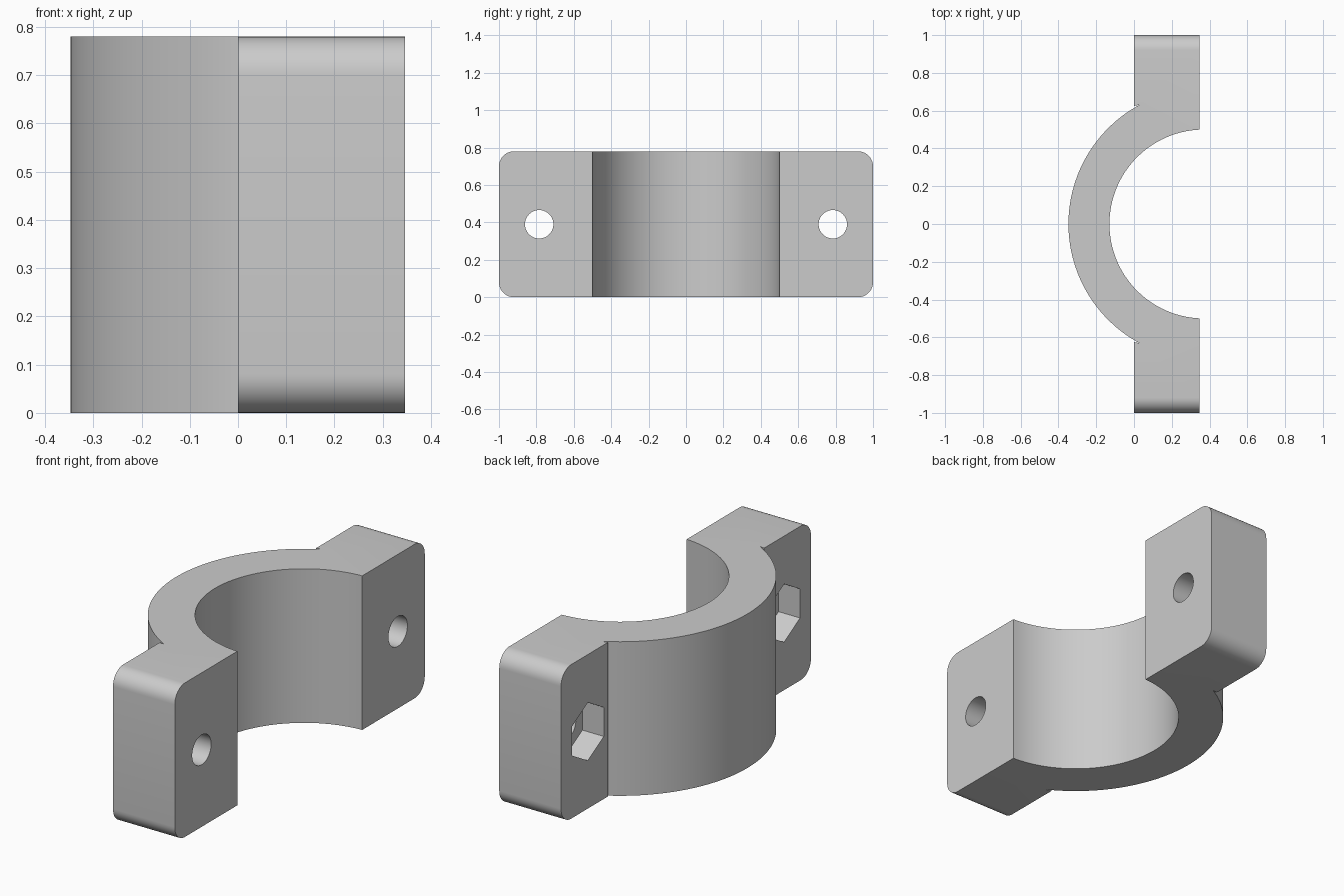
import bpy
import bmesh
from math import sin, cos, pi, asin, radians
from mathutils import Matrix

if "Cube" in bpy.data.objects:
    bpy.data.objects.remove(bpy.data.objects["Cube"])

HEIGHT, FACE = 0.78, 0.346          # clamp height, x of the mating face
CENTRE, R_IN, R_OUT = 0.37, 0.5, 0.717
HOLE_Y, CORNER = 0.785, 0.08

grey = bpy.data.materials.new("light_grey")
grey.use_nodes = True
colour = (0.6, 0.6, 0.6, 1)
grey.diffuse_color = colour
grey.node_tree.nodes["Principled BSDF"].inputs["Base Color"].default_value = colour


def arc(radius, x_end, steps):
    """Points of the left-hand arc, from +y to -y, ending at x_end."""
    a = pi / 2 + asin((CENTRE - x_end) / radius)
    return [(CENTRE + radius * cos(a + (2 * pi - 2 * a) * i / steps),
             radius * sin(a + (2 * pi - 2 * a) * i / steps)) for i in range(steps + 1)]


def make_object(name, bm):
    bmesh.ops.recalc_face_normals(bm, faces=bm.faces)
    mesh = bpy.data.meshes.new(name)
    bm.to_mesh(mesh)
    bm.free()
    mesh.materials.append(grey)
    obj = bpy.data.objects.new(name, mesh)
    bpy.context.collection.objects.link(obj)
    return obj


def cutter(name, radius, sides, x0, x1, y):
    """Prism along x with one corner pointing up."""
    bm = bmesh.new()
    bmesh.ops.create_cone(bm, cap_ends=True, segments=sides, radius1=radius,
                          radius2=radius, depth=x1 - x0)
    ring = bm.verts[:]
    ring.sort(key=lambda v: -v.co.x)
    turn = Matrix.Rotation(pi / 2, 4, 'Y')
    # bring a corner onto local x, which the turn sends to vertical
    spin = Matrix.Rotation(-math_angle(ring[0].co), 4, 'Z')
    bm.transform(Matrix.Translation(((x0 + x1) / 2, y, HEIGHT / 2)) @ turn @ spin)
    obj = make_object(name, bm)
    obj.hide_render = True
    return obj


def math_angle(co):
    return co.to_2d().angle_signed((1, 0)) if co.to_2d().length else 0


# Half-ring with two flanges, and a fine relief notch where they meet
flange = [(0.0, 0.625), (0.0, 1.0), (FACE, 1.0)]
outline = arc(R_IN, FACE, 64)
outline += [(x, -y) for x, y in reversed(flange)]
outline += list(reversed(arc(R_OUT, 0.03, 72)))
outline += flange

bm = bmesh.new()
base = bm.faces.new([bm.verts.new((x, y, 0)) for x, y in outline])
top = bmesh.ops.extrude_face_region(bm, geom=[base])
bmesh.ops.translate(bm, vec=(0, 0, HEIGHT),
                    verts=[g for g in top["geom"] if isinstance(g, bmesh.types.BMVert)])

# Rounded flange ends
ends = [e for e in bm.edges if all(abs(v.co.y) > 0.99 for v in e.verts)
        and abs(e.verts[0].co.x - e.verts[1].co.x) > 0.1]
bmesh.ops.bevel(bm, geom=ends, offset=CORNER, segments=10, profile=0.5, affect='EDGES')
clamp = make_object("clamp_half", bm)

# Bolt holes and hexagonal nut pockets
bpy.context.view_layer.objects.active = clamp
for side in (-1, 1):
    for tool in (cutter("bolt_hole_cutter", 0.076, 40, -0.2, 0.5, side * HOLE_Y),
                 cutter("nut_pocket_cutter", 0.147, 6, -0.1, 0.12, side * HOLE_Y)):
        cut = clamp.modifiers.new("cut", 'BOOLEAN')
        cut.operation = 'DIFFERENCE'
        cut.solver = 'EXACT'
        cut.object = tool
        bpy.ops.object.modifier_apply(modifier=cut.name)
        bpy.data.objects.remove(tool)

bpy.ops.object.select_all(action='DESELECT')
clamp.select_set(True)
bpy.ops.object.shade_smooth_by_angle(angle=radians(25))
